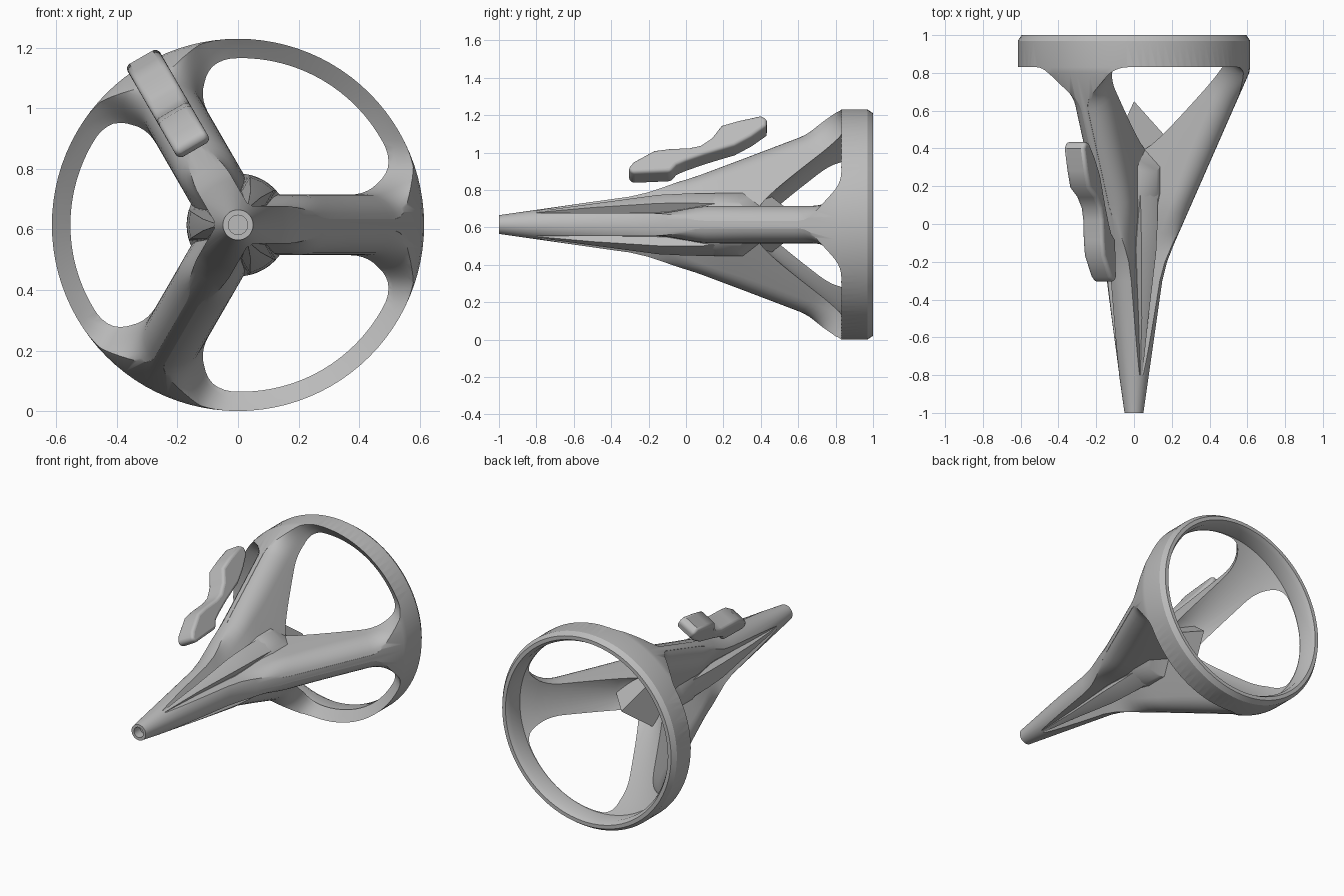
import bpy, bmesh, math
from mathutils import Vector

cube = bpy.data.objects.get("Cube")
if cube:
    bpy.data.objects.remove(cube)

AXIS_Z = 0.615
LEGS = [0, 120, 240]

grey = bpy.data.materials.new("plain grey")
grey.use_nodes = True
grey.diffuse_color = (0.5, 0.5, 0.5, 1)
grey.node_tree.nodes["Principled BSDF"].inputs["Base Color"].default_value = grey.diffuse_color


def place(angle, u, t, y):
    """Point at distance u along a leg direction, t sideways, y along the axis."""
    a = math.radians(angle)
    return Vector((u * math.cos(a) - t * math.sin(a), y,
                   AXIS_Z + u * math.sin(a) + t * math.cos(a)))


def shade(ob, angle):
    bpy.ops.object.select_all(action='DESELECT')
    ob.select_set(True)
    bpy.context.view_layer.objects.active = ob
    bpy.ops.object.shade_smooth_by_angle(angle=math.radians(angle))


def finish(name, bm):
    bmesh.ops.recalc_face_normals(bm, faces=bm.faces[:])
    if bm.calc_volume(signed=True) < 0:
        bmesh.ops.reverse_faces(bm, faces=bm.faces[:])
    mesh = bpy.data.meshes.new(name)
    bm.to_mesh(mesh)
    bm.free()
    ob = bpy.data.objects.new(name, mesh)
    bpy.context.collection.objects.link(ob)
    mesh.materials.append(grey)
    return ob


def revolve(profile, steps=96):
    """Closed solid of revolution; profile runs axis to axis as (radius, y)."""
    bm = bmesh.new()
    vs = [bm.verts.new((r, y, AXIS_Z)) for r, y in profile]
    edges = [bm.edges.new(p) for p in zip(vs, vs[1:])]
    bmesh.ops.spin(bm, geom=vs + edges, cent=(0, 0, AXIS_Z), axis=(0, 1, 0),
                   angle=math.tau, steps=steps)
    bmesh.ops.remove_doubles(bm, verts=bm.verts[:], dist=0.0002)
    return bm


def sheet(bm, rows):
    """Grid of quads through rows of points."""
    grid = [[bm.verts.new(p) for p in row] for row in rows]
    for a, b in zip(grid, grid[1:]):
        for i in range(len(a) - 1):
            bm.faces.new((a[i], a[i + 1], b[i + 1], b[i]))


def loft(bm, rings):
    """Join equal rings of points into a capped solid."""
    rows = [[bm.verts.new(p) for p in ring] for ring in rings]
    n = len(rows[0])
    for a, b in zip(rows, rows[1:]):
        for i in range(n):
            j = (i + 1) % n
            bm.faces.new((a[i], a[j], b[j], b[i]))
    bm.faces.new(rows[0][::-1])
    bm.faces.new(rows[-1])


def ramp(x, a, b):
    s = min(1, max(0, (x - a) / (b - a)))
    return s * s * (3 - 2 * s)


# Outer shell: nozzle, flared cone and ring
OUTER = [(.05, -1), (.15, -.3), (.175, -.2), (.21, -.11), (.61, .8), (.615, .83)]


def outer_radius(y):
    for (r0, y0), (r1, y1) in zip(OUTER, OUTER[1:]):
        if y <= y1:
            return r0 + (r1 - r0) * (y - y0) / (y1 - y0)
    return OUTER[-1][0]


shell = finish("frame_shell", revolve(
    [(0, -.94), (.032, -.94), (.032, -1)] + OUTER +
    [(.615, .97), (.595, 1), (.572, 1), (.555, .97), (.555, .88),
     (.48, .82), (.17, .46), (0, .26)]))


# Window cutters: wedges between the legs that round the legs and fillet the ring
def window_section(angle, y):
    base = .062 + .038 * ramp(y, -.15, .12)
    if y > .6:
        base += .18 * (1 - math.sqrt(max(0, 1 - ((y - .6) / .23) ** 2)))
    k = ramp(y, -.2, .1) * (1 - ramp(y, .6, .8))
    tilt = .8 * ramp(y, -.1, .35)
    r0 = outer_radius(y)
    apex = base / math.sqrt(3)
    depth = min(.1, (r0 - apex) * .8)
    wall = [(apex, base)]
    for i in range(9):
        f = math.sin(math.pi / 2 * i / 8)
        w = max(.2, math.sqrt(1 - f * f))
        wall.append((r0 - depth * (1 - f), base * (1 - k + k * w)))
    wall.append((r0 + .08, wall[-1][1]))
    rows = []
    for u, t in wall:
        rad, a0 = math.hypot(u, t), math.degrees(math.atan2(t, u))
        rows.append([place(angle + a0 + (120 - 2 * a0) * j / 24, rad, 0, y + tilt * (r0 - rad))
                     for j in range(25)])
    return rows


stations = [-.8 + .05 * i for i in range(28)]
stations += [.6 + .23 * math.sin(math.pi / 2 * i / 12) for i in range(13)]
for a in LEGS:
    sections = [window_section(a, y) for y in stations]
    bm = bmesh.new()
    sheet(bm, sections[0])
    sheet(bm, sections[-1])
    sheet(bm, [s[-1] for s in sections])
    for side in (0, -1):
        sheet(bm, [[row[side] for row in s] for s in sections])
    bmesh.ops.remove_doubles(bm, verts=bm.verts[:], dist=0.00002)
    bmesh.ops.triangulate(bm, faces=bm.faces[:])
    cutter = finish("window_cutter", bm)
    cutter.hide_render = True
    mod = shell.modifiers.new("window", 'BOOLEAN')
    mod.operation, mod.solver, mod.object = 'DIFFERENCE', 'EXACT', cutter
    bpy.context.view_layer.objects.active = shell
    bpy.ops.object.modifier_apply(modifier=mod.name)
    bpy.data.objects.remove(cutter)
shade(shell, 32)

# Central hub, with a three-faced point at the back
bm = revolve([(0, -.85), (.055, -.85), (.115, -.1), (.14, .02), (.17, .16), (.17, .7), (0, .7)], 48)
for a in LEGS:
    out = place(a + 60, 1, 0, 0) - place(0, 0, 0, 0)
    cut = bmesh.ops.bisect_plane(bm, geom=bm.verts[:] + bm.edges[:] + bm.faces[:],
                                 plane_co=place(0, 0, 0, .65),
                                 plane_no=out * 2.236 + Vector((0, 1, 0)), clear_outer=True)
    rim = [e for e in cut["geom_cut"] if isinstance(e, bmesh.types.BMEdge)]
    bmesh.ops.holes_fill(bm, edges=rim, sides=0)
shade(finish("central_hub", bm), 30)

# Long ribs on the hub, centred between the legs
bm = bmesh.new()
RIB = [(-.8, .078, .006), (-.5, .118, .02), (-.15, .163, .045), (0, .17, .05), (.22, .168, .055)]
for a in LEGS:
    loft(bm, [[place(a + 60, u, t, y) for u, t in
               ((.02, -w), (h - w * w * 3, -w), (h, 0), (h - w * w * 3, w), (.02, w))]
              for y, h, w in RIB])
shade(finish("hub_ribs", bm), 35)

# Grip floating above the upper leg
GRIP = [(-.31, .315), (-.28, .355), (-.17, .425), (-.09, .437), (.02, .443), (.08, .458),
        (.14, .505), (.19, .58), (.28, .61), (.40, .64), (.435, .62), (.43, .575),
        (.35, .51), (.26, .455), (.20, .435), (.10, .40), (0, .36), (-.05, .335),
        (-.08, .295), (-.29, .285)]
bm = bmesh.new()
loft(bm, [[place(120, u, t, y) for y, u in GRIP] for t in (-.062, .062)])
grip = finish("grip", bm)
bev = grip.modifiers.new("soft edges", 'BEVEL')
bev.width, bev.segments, bev.limit_method = .026, 4, 'ANGLE'
bev.angle_limit = math.radians(50)
shade(grip, 40)
